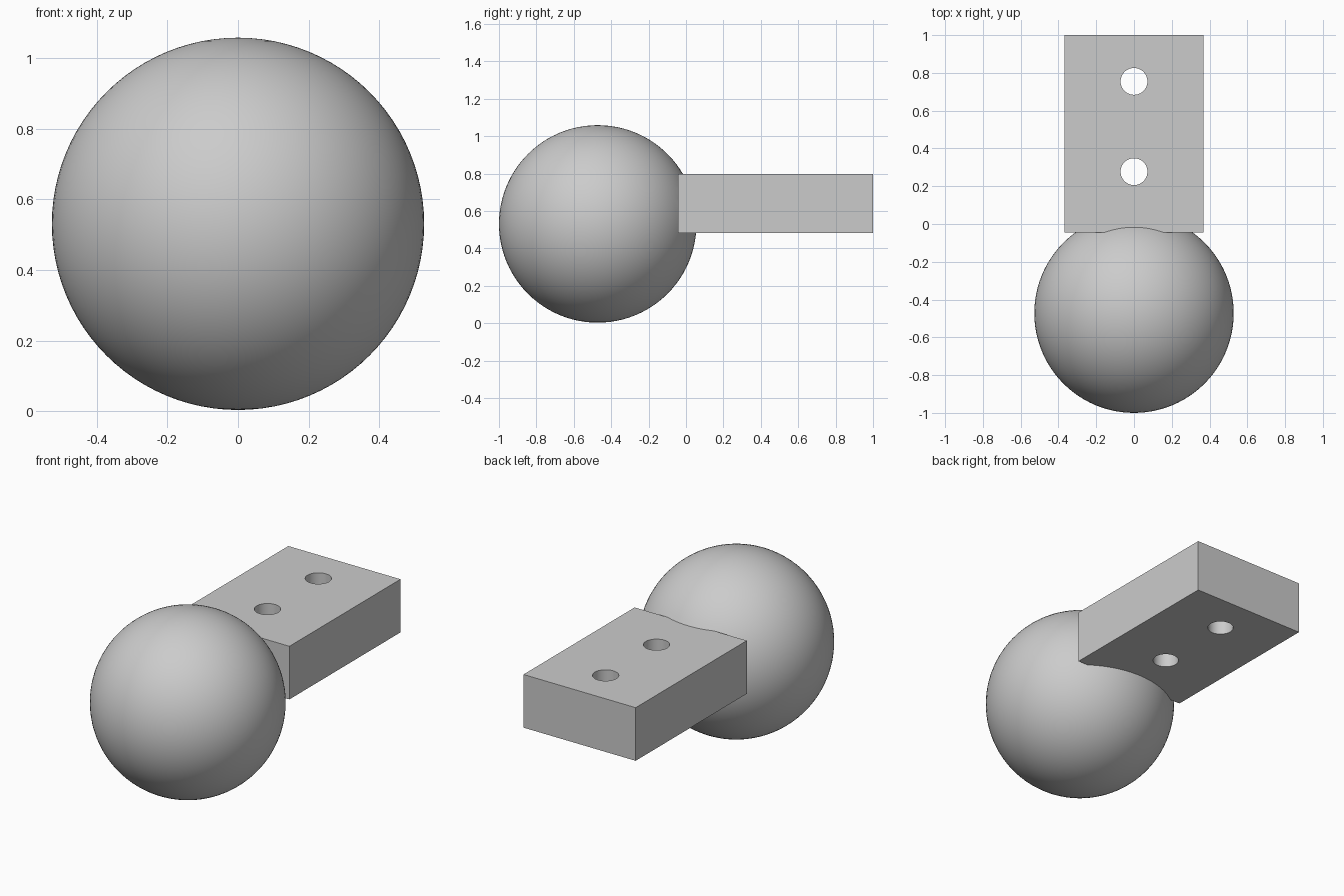
import bpy
import math

default = bpy.data.objects.get("Cube")
if default:
    bpy.data.objects.remove(default, do_unlink=True)

grey = bpy.data.materials.new("light_grey")
grey.use_nodes = True
colour = (0.6, 0.6, 0.6, 1)
grey.diffuse_color = colour
grey.node_tree.nodes["Principled BSDF"].inputs["Base Color"].default_value = colour


def finish(name):
    obj = bpy.context.object
    obj.name = name
    obj.data.materials.append(grey)
    return obj


def boolean(target, other, operation):
    mod = target.modifiers.new(operation.title(), 'BOOLEAN')
    mod.operation = operation
    mod.solver = 'EXACT'
    mod.object = other
    bpy.context.view_layer.objects.active = target
    bpy.ops.object.modifier_apply(modifier=mod.name)
    bpy.data.objects.remove(other, do_unlink=True)


# Ball
RADIUS = 0.528
bpy.ops.mesh.primitive_uv_sphere_add(segments=96, ring_count=48, radius=RADIUS,
                                     location=(0, RADIUS - 1, RADIUS + 0.003))
ball = finish("ball")

# Mounting block
bpy.ops.mesh.primitive_cube_add(size=1, location=(0, 0.478, 0.641))
block = finish("mounting_block")
block.scale = (0.738, 1.044, 0.316)
bpy.ops.object.transform_apply(location=False, rotation=False, scale=True)

# Two screw holes through the block
for y in (0.277, 0.755):
    bpy.ops.mesh.primitive_cylinder_add(vertices=64, radius=0.071, depth=1,
                                        location=(0, y, 0.641))
    boolean(block, finish("hole_cutter"), 'DIFFERENCE')

# Join the block to the ball as one solid
boolean(ball, block, 'UNION')
ball.name = "ball_with_mounting_block"
bpy.ops.object.select_all(action='DESELECT')
ball.select_set(True)
bpy.context.view_layer.objects.active = ball
bpy.ops.object.shade_smooth_by_angle(angle=math.radians(25))
